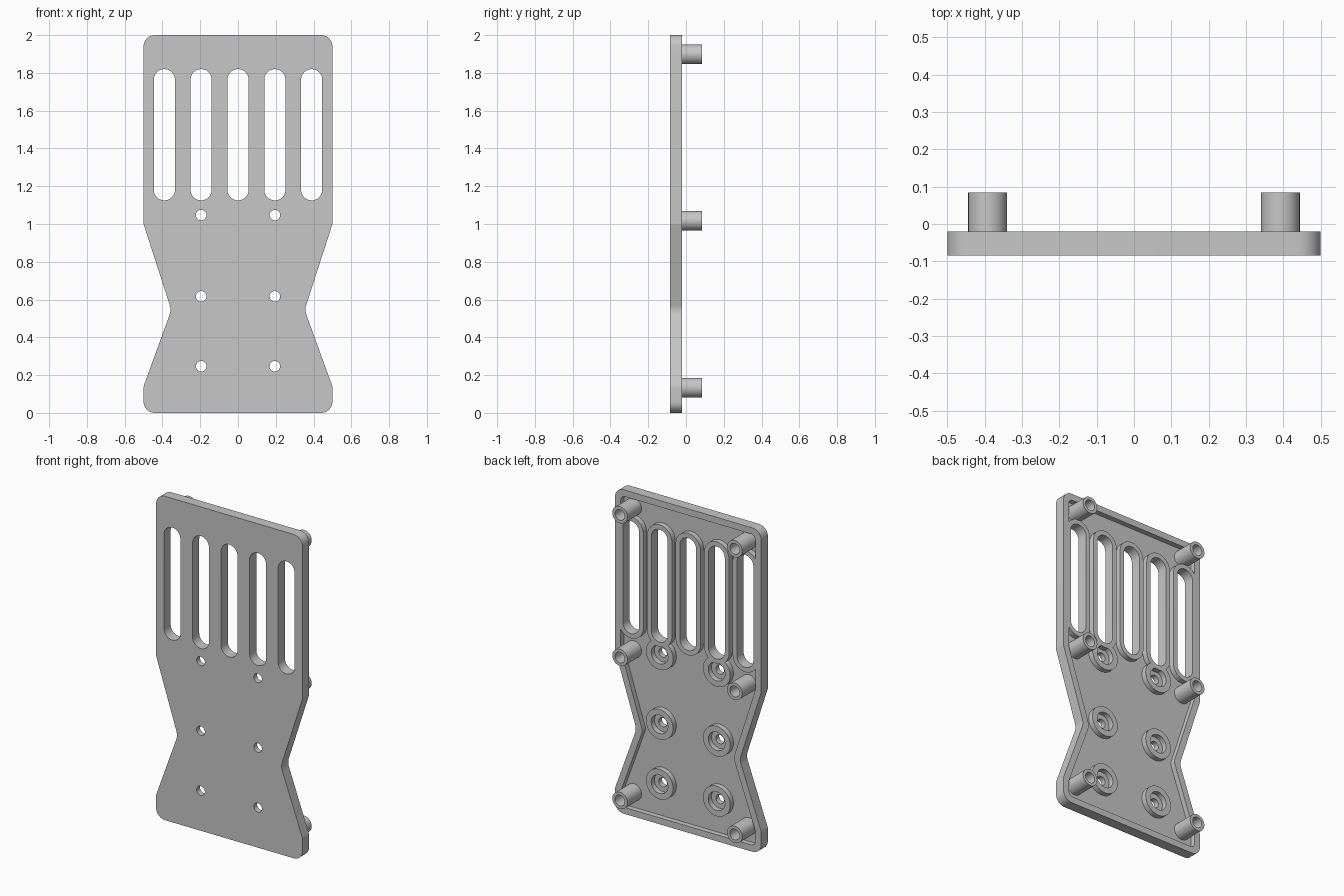
import bpy
import bmesh
from math import sin, cos, pi, radians
from mathutils import Vector

cube = bpy.data.objects.get("Cube")
if cube:
    bpy.data.objects.remove(cube)

GREY = 0.57
grey = bpy.data.materials.new("plain grey")
grey.use_nodes = True
grey.diffuse_color = (GREY, GREY, GREY, 1)
grey.node_tree.nodes["Principled BSDF"].inputs["Base Color"].default_value = (GREY, GREY, GREY, 1)

# Depth levels, front to back
FRONT, FLOOR, RIM, POST_END = -0.085, -0.052, -0.02, 0.085


def circle(x, z, r, n=32):
    return [Vector((x + r * cos(2 * pi * i / n), z + r * sin(2 * pi * i / n))) for i in range(n)]


def slot(x, low, high, r, n=16):
    """Upright capsule loop whose ends reach low and high."""
    top = [Vector((x + r * cos(pi * i / n), high - r + r * sin(pi * i / n))) for i in range(n + 1)]
    end = [Vector((x - r * cos(pi * i / n), low + r - r * sin(pi * i / n))) for i in range(n + 1)]
    return top + end


def inset(points, d):
    """Move every edge of an anticlockwise polygon inwards by d."""
    result = []
    for i, p in enumerate(points):
        a = (p - points[i - 1]).normalized()
        b = (points[(i + 1) % len(points)] - p).normalized()
        na, nb = Vector((-a.y, a.x)), Vector((-b.y, b.x))
        result.append(p + (na + nb) * d / (1 + na.dot(nb)))
    return result


def fillet(points, radii, n=8):
    """Round each polygon corner with a circular arc."""
    loop = []
    for i, p in enumerate(points):
        a = (points[i - 1] - p).normalized()
        b = (points[(i + 1) % len(points)] - p).normalized()
        half = a.angle(b) / 2
        r = radii[i]
        centre = p + (a + b).normalized() * r / sin(half)
        tangent = r * cos(half) / sin(half)
        start = (p + a * tangent - centre).normalized()
        finish = (p + b * tangent - centre).normalized()
        for k in range(n + 1):
            loop.append(centre + start.slerp(finish, k / n).normalized() * r)
    return loop


def extruded(name, loops, y0, y1):
    """Solid between depths y0 and y1; loops inside the first are holes."""
    curve = bpy.data.curves.new(name, "CURVE")
    curve.dimensions = "2D"
    curve.fill_mode = "BOTH"
    curve.extrude = (y1 - y0) / 2
    for loop in loops:
        spline = curve.splines.new("POLY")
        spline.points.add(len(loop) - 1)
        for point, co in zip(spline.points, loop):
            point.co = (co.x, co.y, 0, 1)
        spline.use_cyclic_u = True
    helper = bpy.data.objects.new(name + "_outline", curve)
    bpy.context.collection.objects.link(helper)
    graph = bpy.context.evaluated_depsgraph_get()
    mesh = bpy.data.meshes.new_from_object(helper.evaluated_get(graph))
    bpy.data.objects.remove(helper)
    bpy.data.curves.remove(curve)

    bm = bmesh.new()
    bm.from_mesh(mesh)
    bmesh.ops.remove_doubles(bm, verts=bm.verts, dist=0.00005)
    bmesh.ops.recalc_face_normals(bm, faces=bm.faces)
    for face in bm.faces:
        face.smooth = True
    bm.to_mesh(mesh)
    bm.free()
    mesh.set_sharp_from_angle(angle=radians(30))
    mesh.materials.clear()
    mesh.materials.append(grey)
    obj = bpy.data.objects.new(name, mesh)
    obj.rotation_euler.x = pi / 2
    obj.location.y = (y0 + y1) / 2
    bpy.context.collection.objects.link(obj)


# Waisted plate outline: right half, then mirrored
right = [Vector(p) for p in ((0.5, 0), (0.5, 0.14), (0.353, 0.545), (0.5, 1.0), (0.5, 2.0))]
corners = right + [Vector((-p.x, p.y)) for p in reversed(right)]
half_radii = [0.06, 0.06, 0.08, 0.03, 0.06]
radii = half_radii + half_radii[::-1]
outer = fillet(corners, radii)
inner = fillet(inset(corners, 0.04), [r * 0.5 for r in radii])

slot_xs = [0.195 * i for i in range(-2, 3)]
holes = [(side * 0.195, z) for z in (0.247, 0.617, 1.047) for side in (-1, 1)]
posts = [(side * 0.392, z) for z in (0.134, 1.017, 1.898) for side in (-1, 1)]
SLOT_LOW = 1.125


def slot_loop(x):
    return slot(x, SLOT_LOW, 1.82, 0.056)


# Thin front plate pierced by slots and screw holes
extruded("front_plate", [outer] + [slot_loop(x) for x in slot_xs]
         + [circle(x, z, 0.028) for x, z in holes], FRONT, FLOOR)

# Raised wall around the back edge
extruded("edge_wall", [outer, inner], FLOOR, RIM)

# Raised rims around the slots
for i, x in enumerate(slot_xs):
    extruded(f"slot_rim_{i + 1}", [slot(x, 1.096, 1.849, 0.085), slot_loop(x)], FLOOR, RIM)

# Screw head collars, trimmed where they meet the slots
for i, (x, z) in enumerate(holes):
    collar = [Vector((p.x, min(p.y, SLOT_LOW - 0.004))) for p in circle(x, z, 0.093)]
    extruded(f"screw_collar_{i + 1}", [collar, circle(x, z, 0.057)], FLOOR, RIM)

# Hollow mounting posts
for i, (x, z) in enumerate(posts):
    extruded(f"mounting_post_{i + 1}", [circle(x, z, 0.052), circle(x, z, 0.033)], FLOOR, POST_END)
